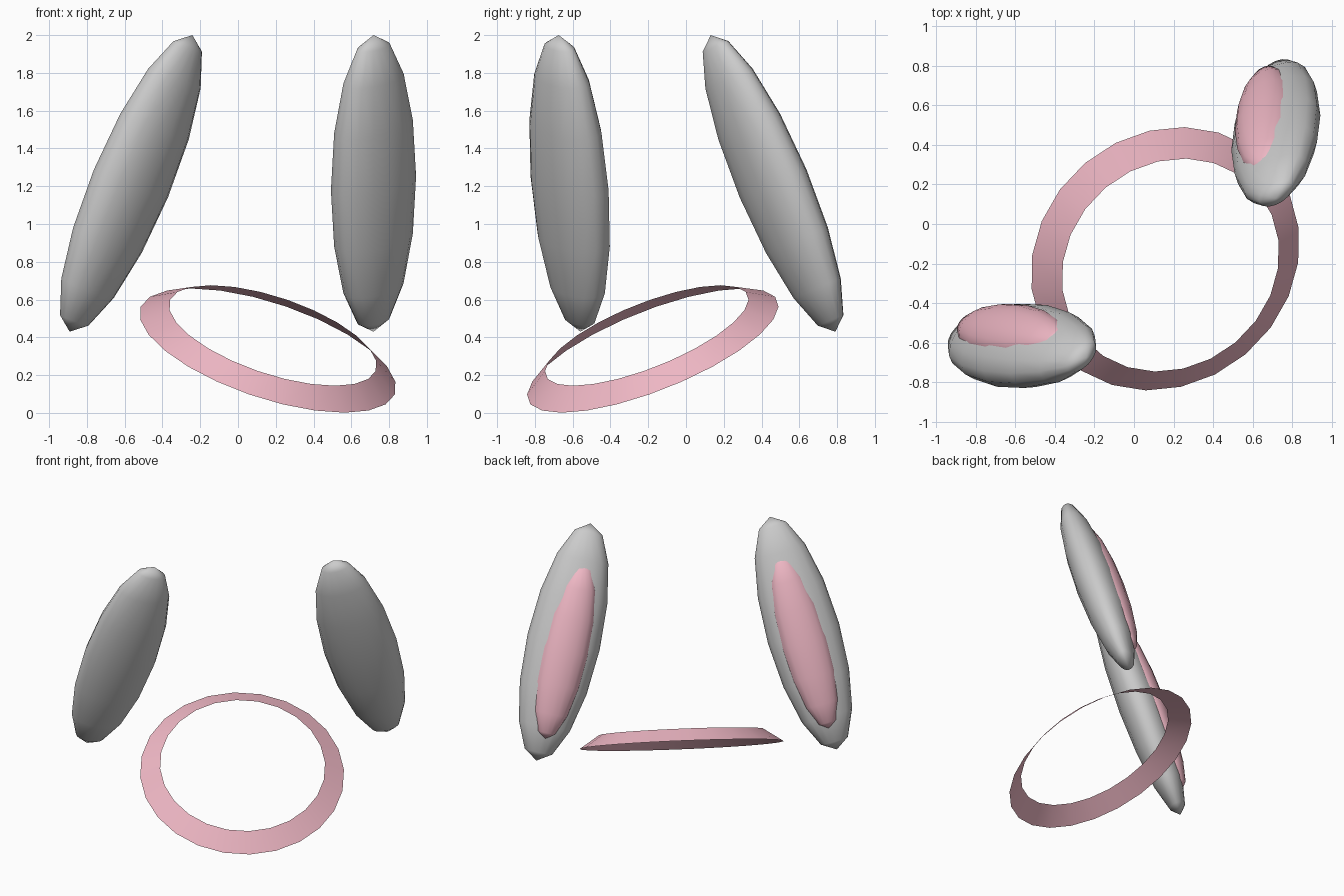
import bpy, bmesh, math
from mathutils import Matrix, Vector

if "Cube" in bpy.data.objects:
    bpy.data.objects.remove(bpy.data.objects["Cube"])

pink = bpy.data.materials.new("pink")
pink.diffuse_color = (0.87, 0.48, 0.56, 1)
pink.use_nodes = True
pink.node_tree.nodes["Principled BSDF"].inputs["Base Color"].default_value = pink.diffuse_color

# The whole headband is turned 40 degrees about z
PLACE = Matrix.Translation((0.006, 0.005, 0)) @ Matrix.Rotation(math.radians(40), 4, 'Z')


def finish(bm, name, mat=None):
    me = bpy.data.meshes.new(name)
    bm.to_mesh(me)
    bm.free()
    for p in me.polygons:
        p.use_smooth = True
    ob = bpy.data.objects.new(name, me)
    bpy.context.collection.objects.link(ob)
    if mat:
        me.materials.append(mat)
    return ob


def ellipsoid(name, centre, radii, side, mat=None):
    # long axis leans inward and forward, flat side faces back
    axis = Vector((-0.249, -0.297, 0.922)).normalized()
    wide = Vector((0.968, -0.10, 0.229))
    wide = (wide - axis * wide.dot(axis)).normalized()
    back = axis.cross(wide)
    turn = Matrix((wide, back, axis)).transposed().to_4x4()
    mirror = Matrix.Diagonal((side, 1, 1, 1))
    m = PLACE @ mirror @ Matrix.Translation(centre) @ turn @ Matrix.Diagonal((*radii, 1))
    bm = bmesh.new()
    bmesh.ops.create_uvsphere(bm, u_segments=16, v_segments=8, radius=1)
    bm.transform(m)
    bmesh.ops.recalc_face_normals(bm, faces=bm.faces)
    return finish(bm, name, mat)


# Ears with pink inner pads on the back side
for label, side in (("right", 1), ("left", -1)):
    ellipsoid(label + "_ear", (0.838, -0.108, 1.215), (0.258, 0.147, 0.8515), side)
    ellipsoid(label + "_inner_ear", (0.836, -0.018, 1.19), (0.168, 0.1, 0.635), side, pink)

# Tilted open conical band
bm = bmesh.new()
rings = []
N = 24
for r, z in ((0.712, 0.0), (0.576, 0.09)):
    rings.append([bm.verts.new((r * math.cos(2 * math.pi * i / N),
                                r * math.sin(2 * math.pi * i / N), z)) for i in range(N)])
for i in range(N):
    j = (i + 1) % N
    bm.faces.new((rings[0][i], rings[0][j], rings[1][j], rings[1][i]))
bm.transform(PLACE @ Matrix.Translation((0, -0.236, 0.33))
             @ Matrix.Rotation(math.radians(27.5), 4, 'X'))
finish(bm, "head_band", pink)
